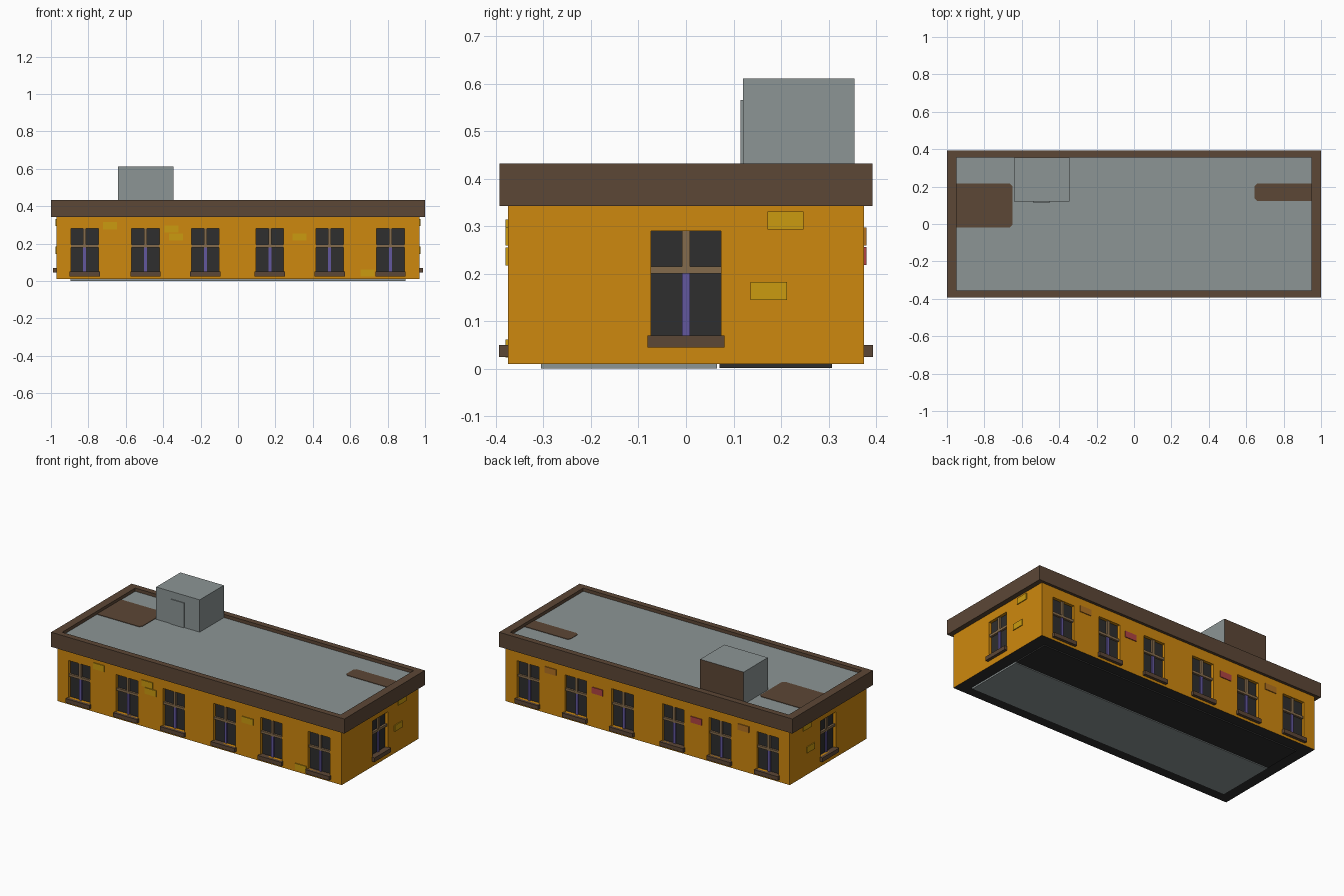
import bpy, bmesh, math
from mathutils import Matrix, Vector

if "Cube" in bpy.data.objects:
    bpy.data.objects.remove(bpy.data.objects["Cube"])


def material(name, r, g, b):
    lin = [((c / 255 + 0.055) / 1.055) ** 2.4 if c > 10 else c / 255 / 12.92 for c in (r, g, b)]
    m = bpy.data.materials.new(name)
    m.diffuse_color = (*lin, 1)
    m.use_nodes = True
    m.node_tree.nodes["Principled BSDF"].inputs["Base Color"].default_value = m.diffuse_color
    return m


ORANGE = material("orange_wall", 206, 136, 14)
BROWN = material("dark_brown", 92, 71, 54)
GREY = material("roof_grey", 140, 149, 149)
YELLOW = material("yellow_brick", 203, 155, 16)
DARK = material("dark_glass", 46, 46, 46)
TAN = material("tan_frame", 132, 107, 76)
PURPLE = material("purple_frame", 98, 87, 157)
RED = material("red_brick", 176, 68, 68)
OCHRE = material("ochre_brick", 178, 114, 34)


def make(name, boxes, *mats):
    """One object from boxes given as (x0, x1, y0, y1, z0, z1, turn about z)."""
    bm = bmesh.new()
    for x0, x1, y0, y1, z0, z1, turn in boxes:
        size = Vector((x1 - x0, y1 - y0, z1 - z0))
        mid = Vector((x0 + x1, y0 + y1, z0 + z1)) / 2
        mat = (Matrix.Rotation(math.radians(turn), 4, 'Z') @ Matrix.Translation(mid)
               @ Matrix.Diagonal((*size, 1)))
        bmesh.ops.create_cube(bm, size=1, matrix=mat)
    return finish(name, bm, mats)


def finish(name, bm, mats):
    me = bpy.data.meshes.new(name)
    bm.to_mesh(me)
    bm.free()
    for m in mats:
        me.materials.append(m)
    ob = bpy.data.objects.new(name, me)
    bpy.context.collection.objects.link(ob)
    return ob


def paint(ob, direction, index):
    """Give faces looking along a direction another material."""
    for p in ob.data.polygons:
        if p.normal.dot(Vector(direction)) > 0.9:
            p.material_index = index


HX, HY = 0.97, 0.375           # half size of the walls
ROOF = 0.412

# Window places: (centre along wall, wall distance, base height, turn)
long_row = (-0.82, -0.495, -0.175, 0.17, 0.49, 0.815)
windows = [(u, HY, 0.05, 0) for u in long_row]
windows += [(-u, HY, 0.05, 180) for u in long_row]
windows += [(0, HX, 0.07, 90), (0, HX, 0.07, -90)]

holes, glass, tan, purple, sills = [], [], [], [], []
for u, d, z, t in windows:
    w, top = 0.074, z + (0.23 if d == HY else 0.22)
    bar = z + 0.13
    holes.append((u - w, u + w, -d - 0.05, -d + 0.025, z, top, t))
    glass.append((u - w, u + w, -d + 0.018, -d + 0.025, z, top, t))
    tan.append((u - w, u + w, -d + 0.006, -d + 0.02, bar, bar + 0.015, t))
    tan.append((u - 0.008, u + 0.008, -d + 0.006, -d + 0.02, bar + 0.015, top, t))
    purple.append((u - 0.008, u + 0.008, -d + 0.01, -d + 0.02, z, bar, t))
    sills.append((u - 0.081, u + 0.081, -d - 0.018, -d + 0.018, z - 0.025, z, t))

# Walls with window recesses
walls = make("walls", [(-HX, HX, -HY, HY, 0.01, 0.345, 0)], ORANGE, DARK)
paint(walls, (0, 0, -1), 1)
cutter = make("window_cutter", holes, ORANGE)
cutter.hide_render = True
cutter.hide_viewport = True
cutter.display_type = 'WIRE'
mod = walls.modifiers.new("window_holes", 'BOOLEAN')
mod.operation = 'DIFFERENCE'
mod.object = cutter
mod.solver = 'EXACT'

# Window parts
make("window_glass", glass, DARK)
make("window_upper_bars", tan, TAN)
make("window_lower_bars", purple, PURPLE)
make("window_sills", sills, BROWN)


# Loose bricks standing slightly proud of the walls
def bricks(name, mat, places):
    make(name, [(u - 0.038, u + 0.038, -d - 0.005, -d + 0.002, z - 0.019, z + 0.019, t)
                for u, z, d, t in places], mat)


bricks("yellow_bricks", YELLOW,
       [(u, z, HY, 0) for u, z in ((-0.685, 0.295), (-0.355, 0.278), (-0.332, 0.236),
                                   (0.329, 0.236), (0.692, 0.043))]
       + [(s * u, z, HX, s * 90) for s in (1, -1) for u, z in ((0.209, 0.312), (0.174, 0.164))])
bricks("red_bricks", RED, [(-0.34, 0.237, HY, 180), (0.335, 0.237, HY, 180)])
bricks("ochre_bricks", OCHRE, [(-0.66, 0.278, HY, 180), (0.656, 0.278, HY, 180)])

# Parapet ring and roof deck
make("parapet", [(-1, 1, s * 0.374 - 0.018, s * 0.374 + 0.018, 0.342, 0.432, 0) for s in (-1, 1)]
     + [(s * 0.975 - 0.025, s * 0.975 + 0.025, -0.356, 0.356, 0.342, 0.432, 0) for s in (-1, 1)],
     BROWN)
make("roof_deck", [(-0.951, 0.951, -0.357, 0.357, 0.346, ROOF, 0)], GREY)


# Brown roof patches with clipped inner corners
def patch(name, edge, inner, y0, y1):
    c = 0.014
    k = c if inner > edge else -c
    pts = [(edge, y0), (inner - k, y0), (inner, y0 + c), (inner, y1 - c), (inner - k, y1), (edge, y1)]
    bm = bmesh.new()
    f = bm.faces.new([bm.verts.new((x, y, ROOF - 0.002)) for x, y in pts])
    up = bmesh.ops.extrude_face_region(bm, geom=[f])["geom"]
    bmesh.ops.translate(bm, vec=(0, 0, 0.005),
                        verts=[v for v in up if isinstance(v, bmesh.types.BMVert)])
    bmesh.ops.recalc_face_normals(bm, faces=bm.faces)
    finish(name, bm, [BROWN])


patch("left_roof_patch", -0.951, -0.65, -0.018, 0.217)
patch("right_roof_patch", 0.951, 0.645, 0.122, 0.217)

# Stair house with a brown back and a flat door
house = make("stair_house", [(-0.642, -0.345, 0.12, 0.355, ROOF - 0.01, 0.611, 0)], GREY, BROWN)
paint(house, (0, 1, 0), 1)
make("stair_door", [(-0.54, -0.45, 0.115, 0.121, ROOF, 0.565, 0)], GREY)

# Floor plates under the building
make("floor_front", [(-0.895, 0.895, -0.305, 0.065, 0, 0.012, 0)], GREY)
make("floor_back", [(-0.895, 0.895, 0.07, 0.307, 0.002, 0.012, 0)], DARK)
